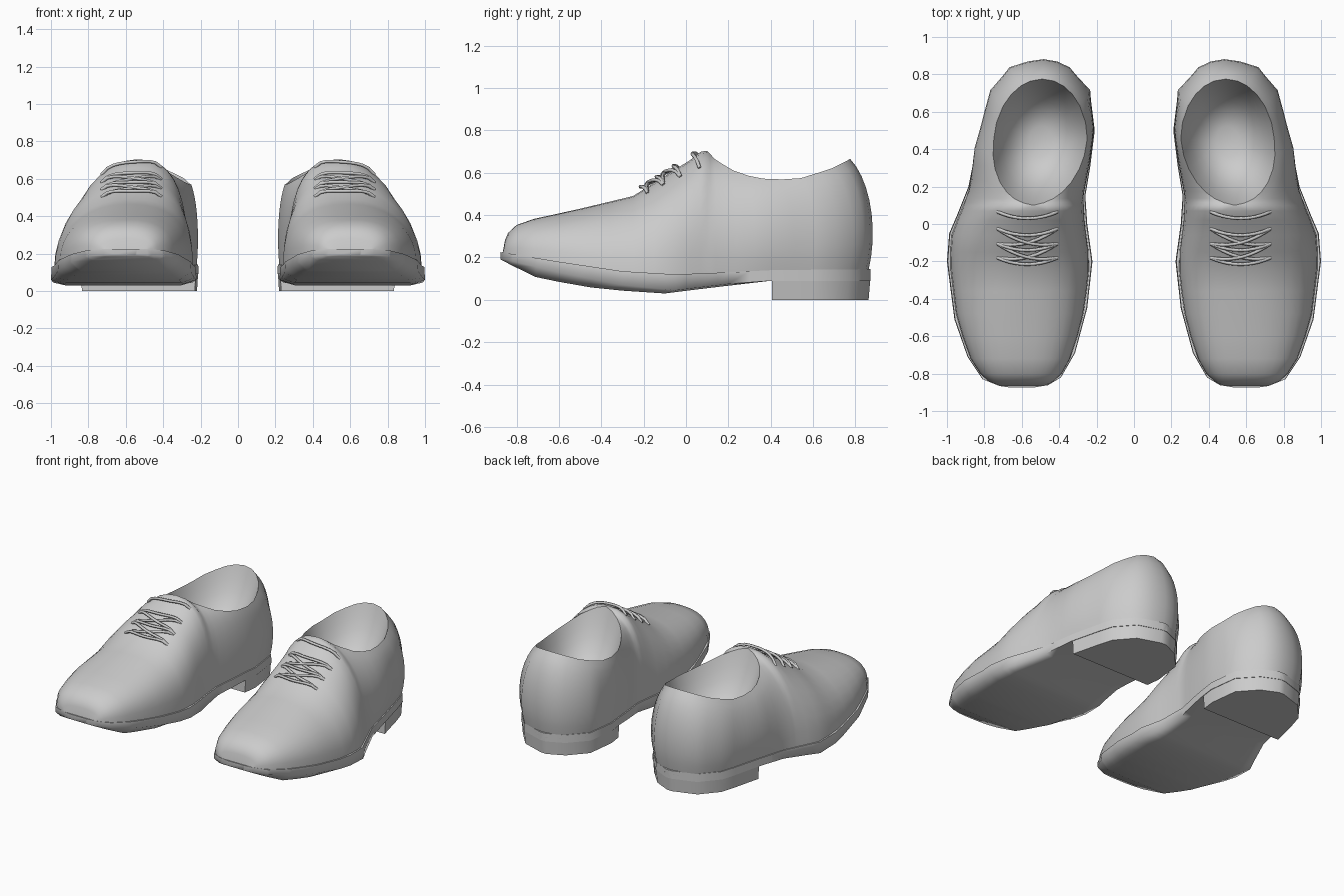
import bpy
import bmesh
from math import sin, cos, radians, sqrt, copysign

cube = bpy.data.objects.get("Cube")
if cube:
    bpy.data.objects.remove(cube, do_unlink=True)

grey = bpy.data.materials.new("plain grey")
grey.use_nodes = True
grey.diffuse_color = (0.6, 0.6, 0.6, 1)
grey.node_tree.nodes["Principled BSDF"].inputs["Base Color"].default_value = grey.diffuse_color

# Profiles along the shoe: pairs of (y, value)
INNER = [(-.875, .54), (-.862, .46), (-.82, .39), (-.69, .315), (-.45, .25), (-.2, .222), (0, .25),
         (.15, .26), (.3, .235), (.5, .21), (.7, .235), (.82, .345), (.872, .46)]
OUTER = [(-.875, .66), (-.866, .72), (-.83, .81), (-.71, .89), (-.51, .96), (-.2, 1), (-.05, .988),
         (.05, .945), (.2, .885), (.4, .845), (.6, .795), (.7, .765), (.82, .66), (.872, .5)]
WELT_TOP = [(-.875, .225), (-.6, .18), (-.3, .135), (-.05, .12), (.2, .13), (.4, .14), (.872, .145)]
WELT_LOW = [(-.875, .195), (-.6, .13), (-.3, .07), (-.05, .045), (.2, .075), (.4, .09)]
UNDERSIDE = [(-.875, .19), (-.72, .11), (-.6, .085), (-.4, .05), (-.1, .03), (.1, .055), (.4, .09)]
RIDGE_X = [(-.87, .6), (-.3, .6), (.1, .54), (.45, .5), (.775, .49)]
RIDGE_Z = [(-.866, .22), (-.855, .28), (-.83, .34), (-.75, .375), (-.5, .43), (-.25, .49),
           (.02, .66), (.09, .715), (.14, .66), (.25, .595), (.4, .565), (.55, .575), (.7, .625), (.775, .665)]
INNER_POWER = [(-.8, 2.5), (.1, 2.7), (.35, 2)]
OUTER_POWER = [(-.8, 2.5), (-.3, 2), (.4, 2)]


def at(table, y):
    """Linear lookup in a profile."""
    if y <= table[0][0]:
        return table[0][1]
    for (a, va), (b, vb) in zip(table, table[1:]):
        if y <= b:
            return va + (vb - va) * (y - a) / (b - a)
    return table[-1][1]


def outline(y, side, scale):
    """Edge of the sole at y, pulled toward its middle by scale."""
    middle = (at(INNER, y) + at(OUTER, y)) / 2
    return middle + (at(OUTER if side > 0 else INNER, y) - middle) * scale


def loft(bm, rows, closed=False, caps=False):
    """Skin a list of equal-length point rows."""
    grid = [[bm.verts.new(p) for p in row] for row in rows]
    count = len(rows[0])
    for a, b in zip(grid, grid[1:]):
        for i in range(count if closed else count - 1):
            j = (i + 1) % count
            bm.faces.new((a[i], a[j], b[j], b[i]))
    if caps:
        bm.faces.new(grid[0])
        bm.faces.new(grid[-1][::-1])


def finish(name, bm, angle):
    """Turn a bmesh into a mirrored, smooth pair."""
    bmesh.ops.remove_doubles(bm, verts=bm.verts, dist=0.0008)
    bmesh.ops.recalc_face_normals(bm, faces=bm.faces)
    mesh = bpy.data.meshes.new(name)
    bm.to_mesh(mesh)
    bm.free()
    mesh.materials.append(grey)
    obj = bpy.data.objects.new(name, mesh)
    bpy.context.collection.objects.link(obj)
    bpy.ops.object.select_all(action='DESELECT')
    obj.select_set(True)
    bpy.context.view_layer.objects.active = obj
    bpy.ops.object.shade_smooth_by_angle(angle=radians(angle))
    mirror = obj.modifiers.new("other foot", 'MIRROR')
    mirror.use_mirror_merge = False


# Sole: welt edge and rounded underside in one closed loft
def sole_row(y):
    half = [(.955, WELT_TOP), (.99, WELT_TOP), (1, WELT_LOW), (.82, UNDERSIDE)]
    left = [(outline(y, -1, k), y, at(t, y)) for k, t in half]
    right = [(outline(y, 1, k), y, at(t, y)) for k, t in half]
    return left + right[::-1]


stations = sorted({y for y, _ in INNER + OUTER} | {-.6, -.3, -.1, .77, .85})
bm = bmesh.new()
loft(bm, [sole_row(y) for y in stations], closed=True, caps=True)
finish("sole", bm, 85)


# Heel block
def heel_row(y):
    pull = .01 * (y - .4) / .47
    row = []
    for side, levels in ((-1, (.12, .06, 0)), (1, (0, .06, .12))):
        for z in levels:
            k = .97 + .2 * z
            row.append((outline(y, side, k), y - pull * (1 - z / .12), z))
    return row


bm = bmesh.new()
loft(bm, [heel_row(y) for y in [.405] + [s for s in stations if s > .41]], closed=True, caps=True)
finish("heel", bm, 40)


# Upper: each spoke climbs from the welt to the ridge or the opening rim
def spoke(y, side, steps=9, last=False):
    base_x = outline(y, side, 0 if last else .965)
    base_z = at(WELT_TOP, y) - .004
    top_y = y if y <= .1 else .1 + (y - .1) * .675 / .762
    top_x = at(RIDGE_X, top_y)
    if top_y > .1 and not last:
        top_x += side * .25 * sqrt(max(0, 1 - ((top_y - .44) / .335) ** 2))
    top_z = at(RIDGE_Z, top_y)
    opening = max(0, y - .1)
    start = radians(-26 * min(1, opening / .3))
    end = radians(90 - 27 * sqrt(min(1, opening / .12)))
    power = 2 / at(OUTER_POWER if side > 0 else INNER_POWER, y)

    def across(a):
        return max(0, cos(a)) ** power

    def up(a):
        return copysign(abs(sin(a)) ** power, a)

    points = []
    for i in range(steps + 1):
        a = start + (end - start) * i / steps
        f = (across(start) - across(a)) / (across(start) - across(end))
        g = (up(a) - up(start)) / (up(end) - up(start))
        points.append((base_x + (top_x - base_x) * f,
                       y + (top_y - y) * f,
                       base_z + (top_z - base_z) * g))
    return points


upper_ys = [-.866, -.855, -.84, -.8, -.72, -.6, -.48, -.36, -.25, -.15, -.06, .02, .07, .1,
            .115, .14, .18, .24, .32, .4, .5, .6, .7, .77, .82, .85, .862]
bm = bmesh.new()
rims = []
for side in (-1, 1):
    spokes = [spoke(y, side, last=(y == upper_ys[-1])) for y in upper_ys]
    loft(bm, spokes)
    rims.append([s[-1] for s, y in zip(spokes, upper_ys) if y >= .1])
finish("upper", bm, 50)

# Lining: a bowl hanging from the opening rim
rim = rims[0] + rims[1][-2:0:-1]
floor = (.5, .44, .33)


def bowl_ring(scale):
    shares = (scale, scale, scale ** 3)
    return [[c + (v - c) * k for v, c, k in zip(p, floor, shares)] for p in rim]


bm = bmesh.new()
loft(bm, [bowl_ring(s) for s in (1, .97, .9, .8, .65, .45, .25, 0)], closed=True)
finish("lining", bm, 60)


# Laces: bowed rows with crossings, lying on the front of the upper
def vamp_height(x, y):
    ridge = at(RIDGE_X, y)
    side = 1 if x > ridge else -1
    t = abs((x - ridge) / (outline(y, side, .965) - ridge))
    n = at(OUTER_POWER if side > 0 else INNER_POWER, y)
    base = at(WELT_TOP, y)
    return base + (at(RIDGE_Z, y) - base) * max(0, 1 - t ** n) ** (1 / n)


curve = bpy.data.curves.new("laces", 'CURVE')
curve.dimensions = '3D'
curve.bevel_depth = .009
curve.bevel_resolution = 1
curve.use_fill_caps = True
curve.materials.append(grey)


def lace(y_start, y_end, lift):
    steps = 10
    for foot in (-1, 1):
        line = curve.splines.new('POLY')
        line.points.add(steps)
        for i, point in enumerate(line.points):
            s = i / steps
            bow = (2 * s - 1) ** 2
            x = .41 + .32 * s
            y = y_start + (y_end - y_start) * s + .035 * bow
            z = vamp_height(x, y) + lift - .025 * bow ** 3
            point.co = (foot * x, y, z, 1)
        line.use_smooth = True


lace_rows = [.03, -.06, -.14, -.215]
for y in lace_rows:
    lace(y, y, .022)
for a, b in zip(lace_rows[1:], lace_rows[2:]):
    lace(a, b, .014)
    lace(b, a, .02)
bpy.context.collection.objects.link(bpy.data.objects.new("laces", curve))
